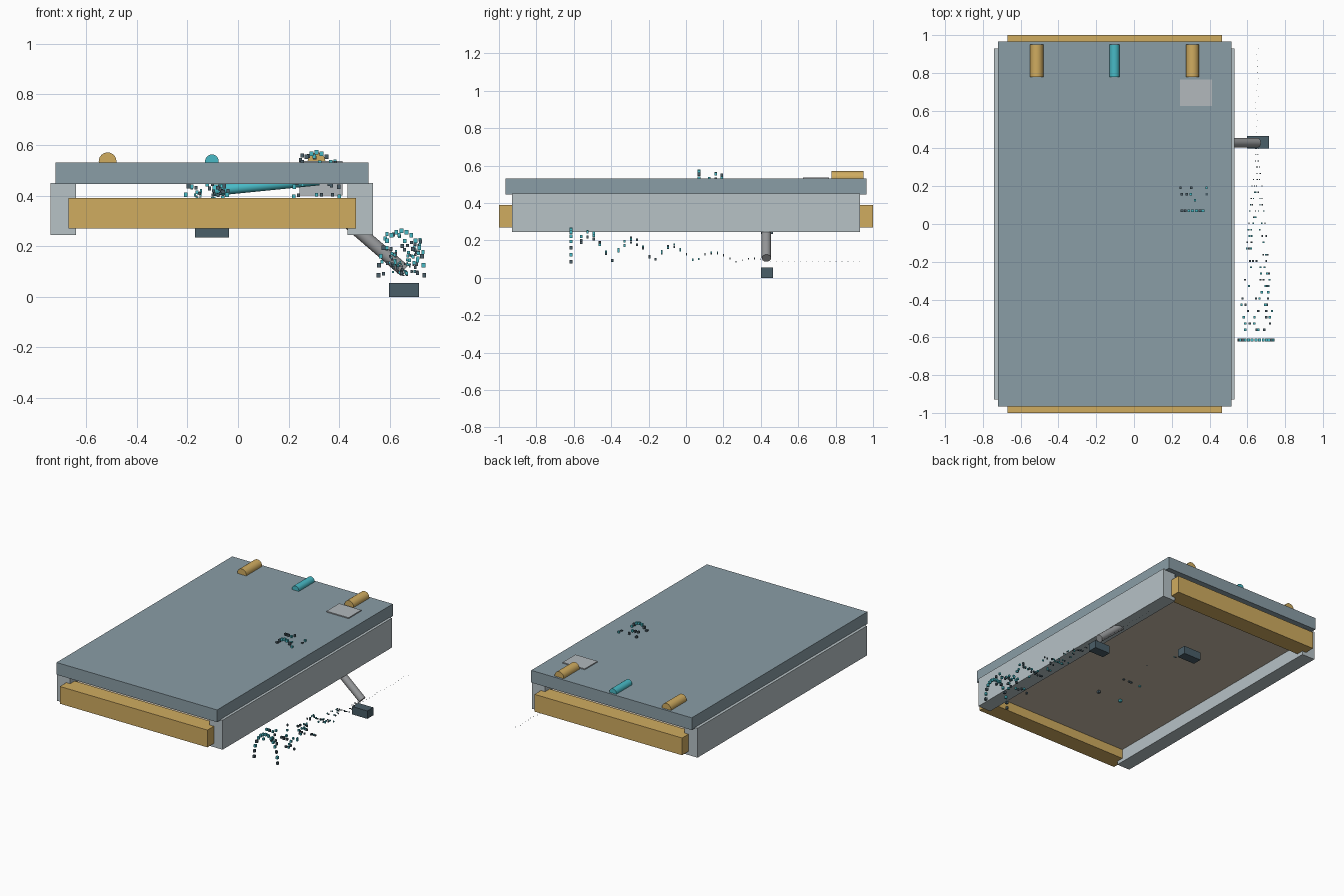
import bpy, bmesh, math, random
from mathutils import Vector, Matrix

cube = bpy.data.objects.get("Cube")
if cube:
    bpy.data.objects.remove(cube)
random.seed(4)


def material(name, *rgb):
    lin = [(c / 255 / 12.92) if c < 11 else ((c / 255 + 0.055) / 1.055) ** 2.4 for c in rgb]
    mat = bpy.data.materials.new(name)
    mat.use_nodes = True
    mat.diffuse_color = (*lin, 1)
    mat.node_tree.nodes["Principled BSDF"].inputs["Base Color"].default_value = (*lin, 1)
    return mat


SLATE = material("slate_blue", 138, 157, 166)
GOLD = material("ochre", 208, 172, 96)
PALE = material("pale_grey", 183, 194, 198)
PLATE = material("plate_grey", 178, 184, 188)
TEAL = material("teal", 72, 186, 198)
DARK = material("dark_slate", 74, 94, 104)
STEEL = material("steel_grey", 152, 154, 156)
BEIGE = material("beige", 203, 191, 171)


def finish(name, bm, *mats):
    mesh = bpy.data.meshes.new(name)
    bm.to_mesh(mesh)
    bm.free()
    for m in mats:
        mesh.materials.append(m)
    obj = bpy.data.objects.new(name, mesh)
    bpy.context.collection.objects.link(obj)
    return obj


def add_cube(bm, centre, size):
    mat = Matrix.Translation(centre) @ Matrix.Diagonal((*size, 1))
    return bmesh.ops.create_cube(bm, size=1, matrix=mat)["verts"]


def box(name, x, y, z, mat):
    bm = bmesh.new()
    spans = (x, y, z)
    add_cube(bm, [(a + b) / 2 for a, b in spans], [b - a for a, b in spans])
    return finish(name, bm, mat)


def rod(name, start, end, radius, mat, sides=24):
    a, b = Vector(start), Vector(end)
    d = b - a
    bm = bmesh.new()
    bmesh.ops.create_cone(bm, cap_ends=True, segments=sides, radius1=radius, radius2=radius,
                          depth=d.length,
                          matrix=Matrix.Translation((a + b) / 2) @ d.to_track_quat("Z", "Y").to_matrix().to_4x4())
    for f in bm.faces:
        f.smooth = len(f.verts) == 4
    for e in bm.edges:
        e.smooth = all(len(f.verts) == 4 for f in e.link_faces)
    return finish(name, bm, mat)


# Main body: lid, floor, side walls and end beams
box("lid", (-0.72, 0.515), (-0.965, 0.965), (0.445, 0.53), SLATE)
box("floor_panel", (-0.65, 0.44), (-0.9, 0.9), (0.335, 0.375), BEIGE)
box("right_wall", (-0.74, -0.64), (-0.93, 0.93), (0.245, 0.45), PALE)
box("left_wall", (0.433, 0.533), (-0.93, 0.93), (0.245, 0.45), PALE)
box("front_beam", (-0.67, 0.465), (-1, -0.88), (0.27, 0.39), GOLD)
box("back_beam", (-0.67, 0.465), (0.88, 1), (0.27, 0.39), GOLD)

# Rollers half sunk into the lid, and the block passing through it
for name, x, r, mat in (("right_roller", -0.515, 0.035, GOLD),
                        ("middle_roller", -0.103, 0.027, TEAL),
                        ("left_roller", 0.31, 0.035, GOLD)):
    rod(name, (x, 0.777, 0.535), (x, 0.95, 0.535), r, mat)
box("through_block", (0.243, 0.413), (0.625, 0.765), (0.4, 0.537), PLATE)

# Feet and their arms
box("outer_foot", (0.597, 0.715), (0.4, 0.465), (0, 0.055), DARK)
box("under_foot", (-0.17, -0.035), (0.4, 0.465), (0.235, 0.29), DARK)
rod("outer_arm", (0.44, 0.43, 0.29), (0.655, 0.43, 0.105), 0.025, STEEL)
rod("inner_arm", (-0.1, 0.43, 0.42), (0.32, 0.43, 0.462), 0.022, TEAL)


# Bouncing spray of tiny chips that widens towards the front
def spray_points():
    points = []
    rows = 30
    for i in range(rows):
        t = i / (rows - 1)
        y = 0.4 - t * 0.96
        hop = abs(math.sin(math.pi * (y + 0.4) / 0.225))
        for k in range(4):
            side = random.uniform(-1, 1)
            z = 0.082 + (0.02 + 0.16 * t) * hop * random.uniform(0.75, 1)
            points.append((0.65 + side * (0.01 + 0.085 * t), y, z, 0.004 + 0.009 * t))
    # Front rim
    for k in range(15):
        a = math.pi * k / 14
        points.append((0.645 + 0.09 * math.cos(a), -0.615, 0.085 + 0.175 * math.sin(a), 0.015))
    # Fading tail
    for k in range(16):
        points.append((0.65 + random.uniform(-0.01, 0.01), 0.45 + k * 0.032, 0.085, 0.003))
    return points


POINTS = spray_points()


def spray(name, offset, keep):
    bm = bmesh.new()
    for x, y, z, s in POINTS:
        if not keep(y):
            continue
        verts = add_cube(bm, Vector((x, y, z)) + Vector(offset), (s, s, s * 1.2))
        shade = 0 if s > 0.006 and random.random() < 0.6 else 1
        for f in {f for v in verts for f in v.link_faces}:
            f.material_index = shade
    finish(name, bm, TEAL, DARK)


spray("outer_spray", (0, 0, 0), lambda y: True)
spray("inner_spray", (-0.77, 0.22, 0.242), lambda y: y < 0.1)
spray("lid_spray", (-0.335, 0.685, 0.31), lambda y: y < -0.3)
